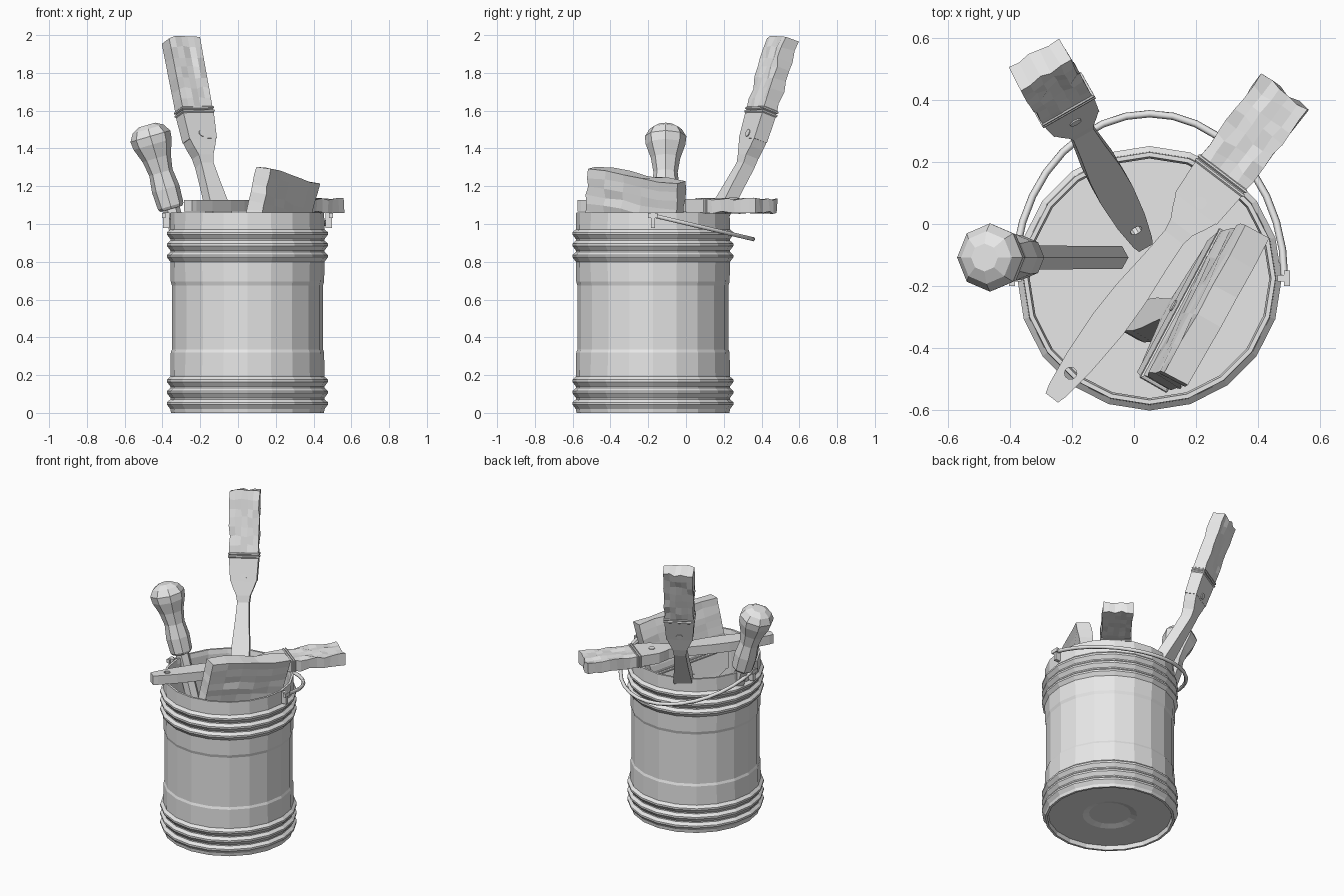
import bpy, bmesh, math, random
from mathutils import Vector as V

random.seed(4)
if "Cube" in bpy.data.objects:
    bpy.data.objects.remove(bpy.data.objects["Cube"])

GREY = bpy.data.materials.new("plain_grey")
GREY.use_nodes = True
GREY.diffuse_color = (0.8, 0.8, 0.8, 1)
GREY.node_tree.nodes["Principled BSDF"].inputs["Base Color"].default_value = (0.8, 0.8, 0.8, 1)


def add_object(name, data):
    data.materials.append(GREY)
    ob = bpy.data.objects.new(name, data)
    bpy.context.scene.collection.objects.link(ob)
    return ob


def loft(name, rings, strip_caps=False):
    """Skin closed rings of points; ends close with one face or a quad strip."""
    bm = bmesh.new()
    rows = [[bm.verts.new(p) for p in ring] for ring in rings]
    n = len(rows[0])
    for a, b in zip(rows, rows[1:]):
        for i in range(n):
            j = (i + 1) % n
            bm.faces.new((a[i], a[j], b[j], b[i]))
    for row in (rows[0], rows[-1]):
        if strip_caps:
            for i in range(n // 2 - 1):
                bm.faces.new((row[i], row[i + 1], row[n - 2 - i], row[n - 1 - i]))
        else:
            bm.faces.new(row)
    bmesh.ops.recalc_face_normals(bm, faces=bm.faces)
    mesh = bpy.data.meshes.new(name)
    bm.to_mesh(mesh)
    bm.free()
    return add_object(name, mesh)


def lathe(name, profile, origin, axis, sides):
    """Turn (radius, distance) pairs around an axis."""
    axis = V(axis).normalized()
    e1 = (V((0, 1, 0)).cross(axis)).normalized()
    e2 = axis.cross(e1)
    rings = []
    for r, h in profile:
        rings.append([V(origin) + axis * h
                      + (e1 * math.cos(a) + e2 * math.sin(a)) * r
                      for a in (2 * math.pi * i / sides for i in range(sides))])
    return loft(name, rings)


def box(name, centre, size):
    c, h = V(centre), V(size) / 2
    rings = [[c + V((sx * h.x, sy * h.y, sz * h.z))
              for sx, sy in ((-1, -1), (1, -1), (1, 1), (-1, 1))] for sz in (-1, 1)]
    return loft(name, rings)


# Bucket: recessed base, ribbed wall, thin rim and inside
CX, CY = 0.05, -0.175
profile = [(0.13, 0.04), (0.17, 0.028), (0.385, 0.028), (0.39, 0), (0.405, 0)]


def ribs(first):
    for k in range(3):
        z = first + 0.06 * k
        profile.extend([(0.408, z - 0.03), (0.426, z - 0.006), (0.426, z + 0.006), (0.408, z + 0.022)])


ribs(0.05)
profile += [(0.406, 0.32), (0.4, 0.335), (0.4, 0.675), (0.406, 0.695)]
ribs(0.83)
profile += [(0.406, 1.06), (0.392, 1.06), (0.386, 1.03), (0.386, 0.05), (0.15, 0.05)]
lathe("bucket", profile, (CX, CY, 0), (0, 0, 1), 20)

# Carrying handle hanging behind, with a lug on each side
wire = bpy.data.curves.new("carrying_handle", "CURVE")
wire.dimensions = "3D"
wire.bevel_depth, wire.bevel_resolution, wire.use_fill_caps = 0.012, 1, True
spline = wire.splines.new("POLY")
spline.points.add(18)
for i, p in enumerate(spline.points):
    a = math.pi * i / 18
    p.co = (CX + 0.435 * math.cos(a), CY + 0.53 * math.sin(a), 1.045 - 0.125 * math.sin(a), 1)
add_object("carrying_handle", wire)
for side, sx in (("left", 1), ("right", -1)):
    box(side + "_lug", (CX + sx * 0.43, CY, 1.02), (0.035, 0.022, 0.08))
    box(side + "_lug_hook", (CX + sx * 0.443, CY, 1.045), (0.02, 0.05, 0.025))

# Paint brushes
NECK = 0.65
HANDLE = [(0, 0.05), (0.03, 0.068), (0.15, 0.1), (0.3, 0.118), (0.42, 0.112), (0.55, 0.088), (NECK, 0.075)]


def brush(name, neck, low_axis, top_axis, across, scale, head, thick, skew=0):
    """Handle, metal band and bristles set out along an axis that bends at the neck."""
    neck, low, top = V(neck), V(low_axis).normalized(), V(top_axis).normalized()
    w = V(across).normalized()
    w = (w - top * w.dot(top)).normalized()
    n_top, n_low = top.cross(w).normalized(), low.cross(w).normalized()

    def frame(s):
        if s < NECK:
            return neck + low * (s - NECK) * scale, n_low
        return neck + top * (s - NECK) * scale, n_top if s > NECK else (n_low + n_top).normalized()

    def ring(s, width, t):
        c, n = frame(s)
        return [c + w * width / 2 * i + n * t / 2 * j
                for i, j in ((-1, -1), (1, -1), (1, 1), (-1, 1))]

    # Wooden handle with a hanging hole and widening shoulder
    rings = [ring(s, x, thick * 0.85) for s, x in HANDLE]
    for s, f in ((0.69, 0.15), (0.73, 0.6), (0.77, 0.97)):
        rings.append(ring(s, 0.075 + (head * 0.9 - 0.075) * f, thick * 0.92))
    handle = loft(name + "_handle", rings)
    c, n = frame(0.1)
    hole = lathe(name + "_hole_cutter", [(0.02, -0.1), (0.02, 0.1)], c, n, 10)
    hole.hide_render = hole.hide_viewport = True
    cut = handle.modifiers.new("hanging_hole", "BOOLEAN")
    cut.operation, cut.object, cut.solver = "DIFFERENCE", hole, "EXACT"

    # Metal band with two raised ridges and a rivet
    rings = [ring(0.765, head * 0.9, thick * 0.95), ring(0.885, head, thick)]
    for s in (0.89, 0.905):
        rings += [ring(s, head + 0.01, thick + 0.01), ring(s + 0.006, head + 0.01, thick + 0.01),
                  ring(s + 0.01, head - 0.004, thick - 0.004)]
    loft(name + "_band", rings)
    c, n = frame(0.79)
    lathe(name + "_rivet", [(0.02, -thick / 2 - 0.003), (0.02, thick / 2 + 0.003)], c, n, 10)

    # Uneven bristles
    rows, cols = 7, 5
    rings = []
    for r in range(rows + 1):
        f = r / rows
        c, n = frame(0.91 + 0.33 * f)
        points = []
        for j in (-1, 1):
            for i in range(cols + 1):
                x = (2 * i / cols - 1) * -j
                wob = random.uniform(-0.007, 0.007) if r else 0
                lift = random.uniform(-0.01, 0.006) if r else 0
                points.append(c + w * (x * head * (0.49 + 0.02 * f) + wob * 0.6)
                              + n * (j * thick * 0.5 + wob) + top * (lift + skew * x * f))
        rings.append(points)
    loft(name + "_bristles", rings, strip_caps=True)


brush("standing_brush", (-0.178, 0.315, 1.31), (-0.055, 0.1, 0.18), (-0.127, 0.2, 0.675),
      (0.87, 0.49, 0), 1.2, 0.185, 0.085)
brush("lying_brush", (0.129, -0.043, 1.097), (0.606, 0.796, 0), (0.606, 0.796, 0),
      (0.796, -0.606, 0), 1.0, 0.187, 0.073)
brush("wide_brush", (0.134, -0.292, 0.686), (0.23, 0.055, 1), (0.23, 0.055, 1),
      (0.47, 0.88, -0.16), 1.0, 0.54, 0.09)

# Tool with a faceted knob grip and a long shaft
BASE, LEAN = (-0.355, -0.108, 1.09), (-0.28, 0, 0.96)
lathe("tool_grip", [(0.06, -0.01), (0.07, 0.005), (0.075, 0.1), (0.064, 0.19), (0.078, 0.27),
                    (0.105, 0.345), (0.11, 0.39), (0.085, 0.43), (0.045, 0.452)], BASE, LEAN, 8)
lathe("tool_shaft", [(0.042, -1.06), (0.045, 0)], BASE, LEAN, 6)
